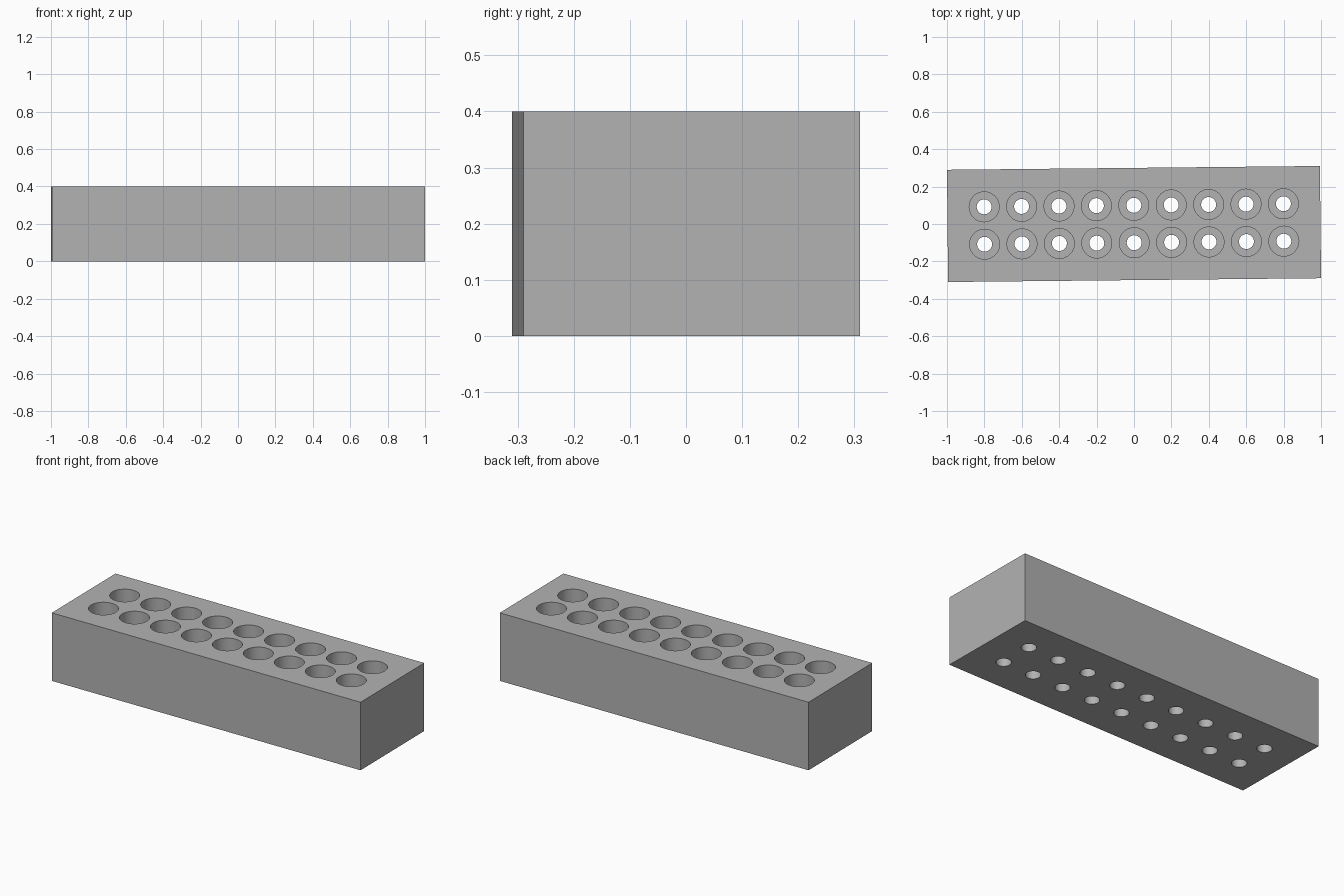
import bpy, bmesh, math
from mathutils import Matrix

if "Cube" in bpy.data.objects:
    bpy.data.objects.remove(bpy.data.objects["Cube"])

LENGTH, WIDTH, HEIGHT = 1.994, 0.6, 0.4
STEP_Z = 0.2          # height of the ledge inside each hole
BIG_R, SMALL_R = 0.08, 0.04
PITCH, SIDES = 0.2, 48
TURN = 0.0102         # the whole block sits slightly turned

grey = bpy.data.materials.new("light_grey")
grey.diffuse_color = (0.448, 0.448, 0.448, 1)
grey.use_nodes = True
grey.node_tree.nodes["Principled BSDF"].inputs["Base Color"].default_value = grey.diffuse_color


def make_object(name, bm):
    mesh = bpy.data.meshes.new(name)
    bmesh.ops.recalc_face_normals(bm, faces=bm.faces)
    bm.to_mesh(mesh)
    bm.free()
    mesh.materials.append(grey)
    obj = bpy.data.objects.new(name, mesh)
    bpy.context.collection.objects.link(obj)
    obj.rotation_euler.z = TURN
    return obj


def add_stepped_pin(bm, x, y):
    """Closed pin: narrow shank below the ledge, wide bore above it."""
    profile = [(SMALL_R, -0.1), (SMALL_R, STEP_Z), (BIG_R, STEP_Z), (BIG_R, HEIGHT + 0.1)]
    rings = []
    for r, z in profile:
        rings.append([bm.verts.new((x + r * math.cos(math.tau * i / SIDES),
                                    y + r * math.sin(math.tau * i / SIDES), z))
                      for i in range(SIDES)])
    for low, high in zip(rings, rings[1:]):
        for i in range(SIDES):
            j = (i + 1) % SIDES
            bm.faces.new((low[i], low[j], high[j], high[i]))
    bm.faces.new(rings[0][::-1])
    bm.faces.new(rings[-1])


# Solid block
bm = bmesh.new()
bmesh.ops.create_cube(bm, size=1, matrix=Matrix.Translation((0, 0, HEIGHT / 2))
                      @ Matrix.Diagonal((LENGTH, WIDTH, HEIGHT, 1)))
block = make_object("drilled_block", bm)

# Two rows of nine stepped holes
bm = bmesh.new()
for column in range(-4, 5):
    for side in (-1, 1):
        add_stepped_pin(bm, column * PITCH, side * PITCH / 2)
cutter = make_object("hole_cutter", bm)

# Drill the holes, then remove the cutter
cut = block.modifiers.new("holes", 'BOOLEAN')
cut.operation = 'DIFFERENCE'
cut.solver = 'EXACT'
cut.object = cutter
bpy.context.view_layer.objects.active = block
block.select_set(True)
cutter.select_set(False)
bpy.ops.object.modifier_apply(modifier=cut.name)
bpy.data.objects.remove(cutter)

# Smooth bores, sharp rims
bpy.ops.object.shade_smooth_by_angle(angle=math.radians(30))
